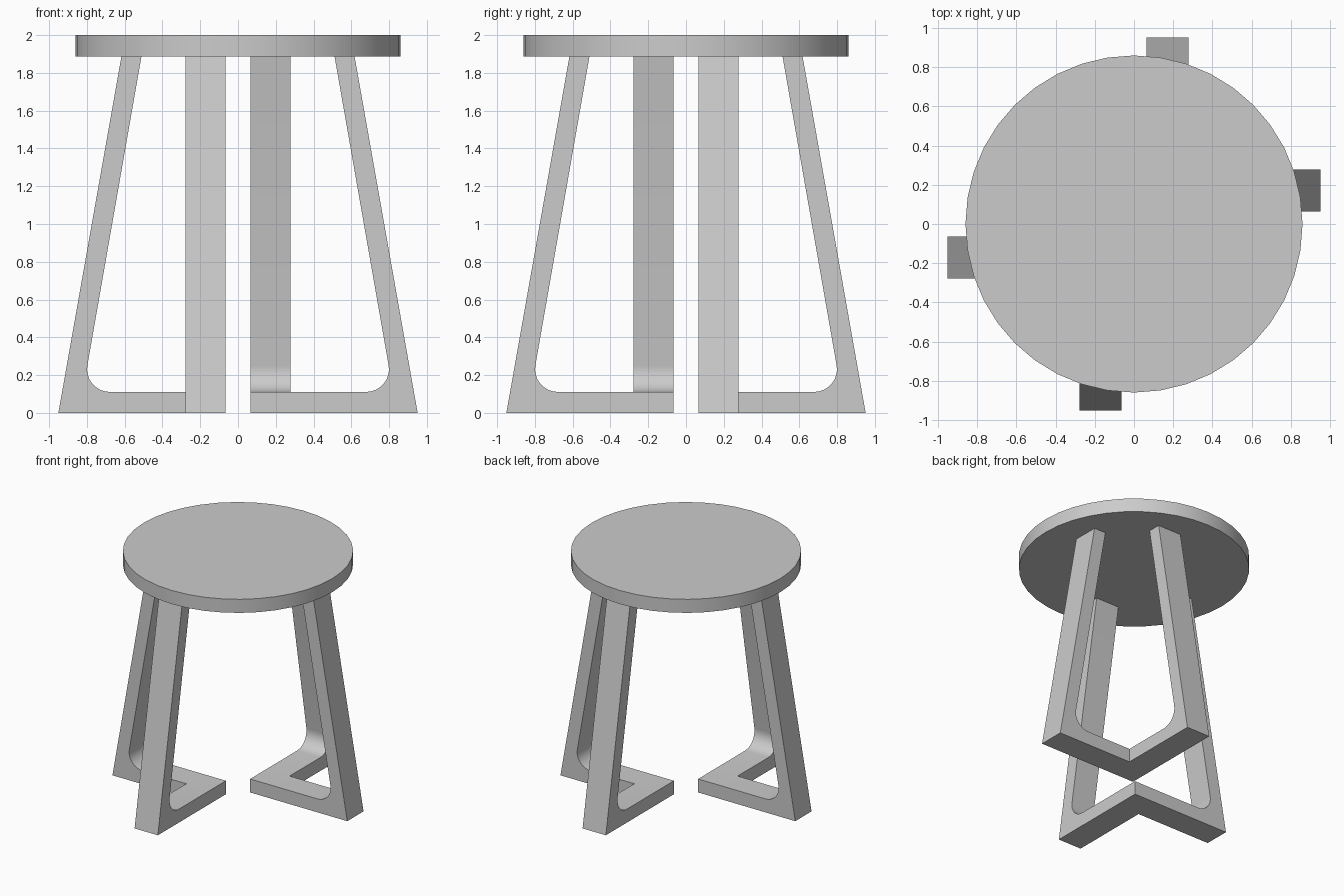
import bpy, bmesh, math
from mathutils import Vector

if "Cube" in bpy.data.objects:
    bpy.data.objects.remove(bpy.data.objects["Cube"])

SEAT_R, SEAT_Z, TOP = 0.86, 1.888, 2.0
Y0, Y1 = 0.065, 0.277          # width span of each leg strip
BAR_H = 0.111                  # height of the foot bar


def fillet(corner, a, b, length, steps=8):
    """Arc of points rounding a corner, from the a side to the b side."""
    c, da, db = Vector(corner), Vector(a) - Vector(corner), Vector(b) - Vector(corner)
    da.normalize()
    db.normalize()
    half = da.angle(db) / 2
    centre = c + (da + db).normalized() * (length / math.cos(half))
    p, q = c + da * length - centre, c + db * length - centre
    total = p.angle(q)
    return [centre + (p * math.sin((1 - i / steps) * total) + q * math.sin(i / steps * total))
            / math.sin(total) for i in range(steps + 1)]


def finish(bm, name):
    bmesh.ops.recalc_face_normals(bm, faces=bm.faces)
    mesh = bpy.data.meshes.new(name)
    bm.to_mesh(mesh)
    bm.free()
    ob = bpy.data.objects.new(name, mesh)
    bpy.context.collection.objects.link(ob)
    bpy.ops.object.select_all(action='DESELECT')
    ob.select_set(True)
    bpy.context.view_layer.objects.active = ob
    bpy.ops.object.shade_smooth_by_angle(angle=math.radians(30))


def leg_frame(name, sign):
    """Two sloping legs whose foot bars meet in a mitred corner."""
    inner_top, corner = (0.511, SEAT_Z), (0.822, BAR_H)
    bend = fillet(corner, inner_top, (0, BAR_H), 0.143)
    outline = [(0.951, 0), (0.617, SEAT_Z), inner_top] + [tuple(p) for p in bend]
    bm = bmesh.new()
    for swap in (False, True):
        sides = []
        for y in (Y0, Y1):
            pts = [(y, 0)] + outline + [(y, BAR_H)]   # bar end lies on the x = y mitre
            sides.append([bm.verts.new((sign * (y if swap else x), sign * (x if swap else y), z))
                          for x, z in pts])
        a, b = sides
        bm.faces.new(a)
        bm.faces.new(b)
        for i in range(len(a) - 1):                   # mitre end stays open
            bm.faces.new((a[i], a[i + 1], b[i + 1], b[i]))
    bmesh.ops.remove_doubles(bm, verts=bm.verts, dist=1e-5)
    finish(bm, name)


# Round seat
bm = bmesh.new()
bmesh.ops.create_cone(bm, cap_ends=True, segments=40, radius1=SEAT_R, radius2=SEAT_R,
                      depth=TOP - SEAT_Z)
bmesh.ops.translate(bm, verts=bm.verts, vec=(0, 0, (TOP + SEAT_Z) / 2))
finish(bm, "seat")

# Two opposing leg frames
leg_frame("back_right_leg_frame", 1)
leg_frame("front_left_leg_frame", -1)
